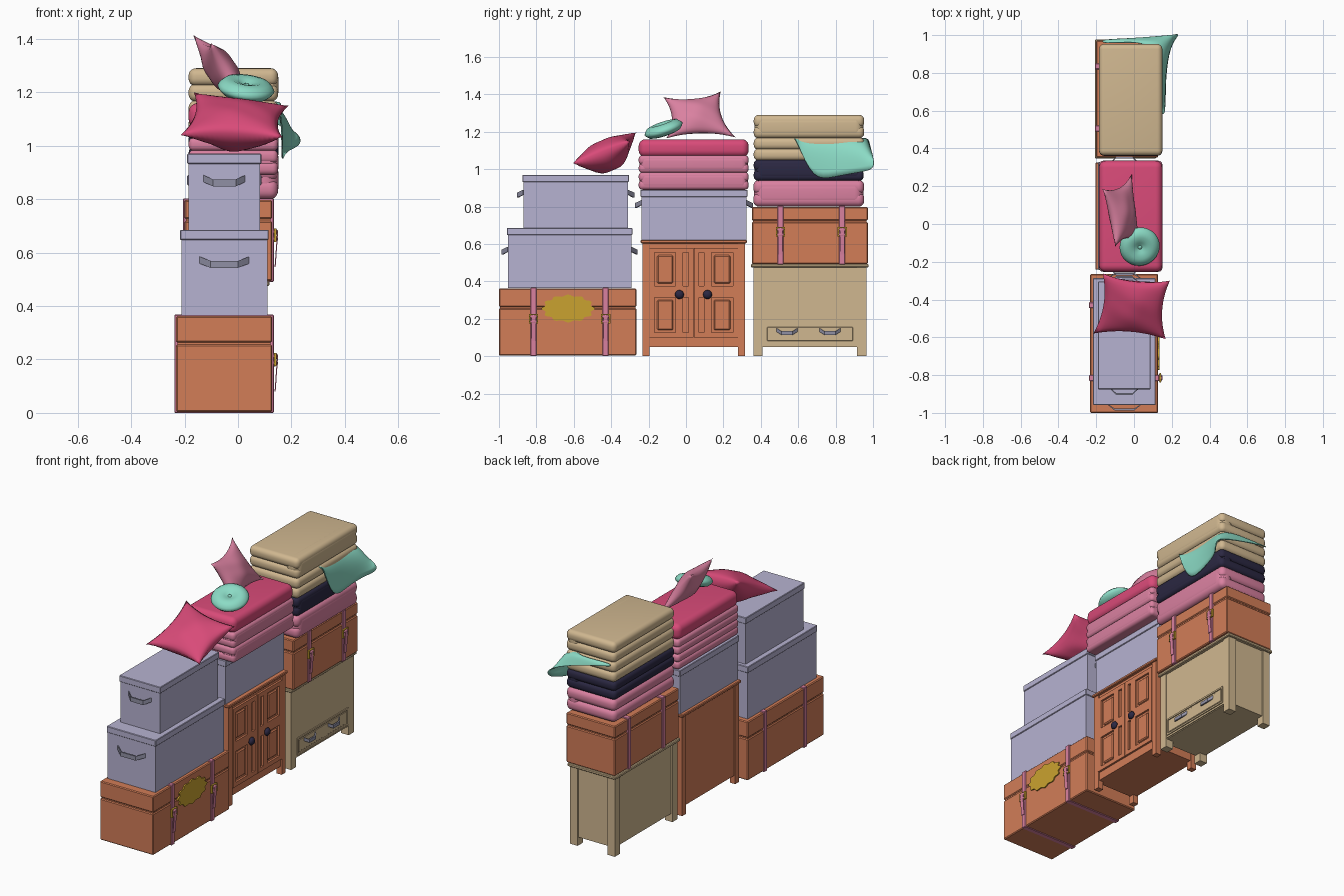
import bpy, bmesh, math
from mathutils import Vector, Matrix

if "Cube" in bpy.data.objects:
    bpy.data.objects.remove(bpy.data.objects["Cube"])


def mat(name, hexcol):
    m = bpy.data.materials.new(name)
    rgb = [int(hexcol[i:i + 2], 16) / 255 for i in (0, 2, 4)]
    m.diffuse_color = [c ** 2.2 for c in rgb] + [1]
    m.use_nodes = True
    m.node_tree.nodes["Principled BSDF"].inputs["Base Color"].default_value = m.diffuse_color
    return m


ORANGE, LAV, TAN = mat("orange", "d17c58"), mat("lavender", "b5b1d0"), mat("tan", "cfb68f")
RED, PINK, TEAL = mat("crimson", "d84c78"), mat("pink", "d9809f"), mat("teal", "8adac4")
NAVY, GOLD, GREY = mat("navy", "2f2c44"), mat("gold", "c9a133"), mat("grey", "8f8fa3")


def finish(name, bm, m, smooth=False):
    bmesh.ops.recalc_face_normals(bm, faces=bm.faces)
    me = bpy.data.meshes.new(name)
    for f in bm.faces:
        f.smooth = smooth
    bm.to_mesh(me)
    bm.free()
    me.materials.append(m)
    o = bpy.data.objects.new(name, me)
    bpy.context.collection.objects.link(o)
    return o


def box(name, xs, ys, zs, m, bevel=0.0, seg=1, smooth=False):
    bm = bmesh.new()
    size = [b - a for a, b in (xs, ys, zs)]
    mid = [(a + b) / 2 for a, b in (xs, ys, zs)]
    bmesh.ops.create_cube(bm, size=1, matrix=Matrix.Translation(mid) @ Matrix.Diagonal((*size, 1)))
    if bevel:
        bmesh.ops.bevel(bm, geom=bm.edges[:], offset=bevel, segments=seg, profile=0.5, affect='EDGES')
    return finish(name, bm, m, smooth)


def frame(name, xs, ys, zs, w, m):
    (y0, y1), (z0, z1) = ys, zs
    for y in ((y0, y0 + w), (y1 - w, y1)):
        box(name + "_stile", xs, y, zs, m)
    for z in ((z0, z0 + w), (z1 - w, z1)):
        box(name + "_rail", xs, (y0 + w, y1 - w), z, m)


def pull(name, origin, out, half, depth, m, h=0.026):
    # trapezoid strap handle, pointing along the horizontal vector out
    out, up = Vector(out), Vector((0, 0, 1))
    side = out.cross(up)
    bm = bmesh.new()
    rings = []
    for s, d, dz in ((-1, 0, .012), (-.55, 1, -.004), (.55, 1, -.004), (1, 0, .012)):
        c = Vector(origin) + side * s * half + up * dz
        inner = c + out * (max(d * depth - .008, -.004))
        outer = c + out * (d * depth + .001)
        rings.append([bm.verts.new(p + up * k * h / 2) for p, k in ((inner, -1), (outer, -1), (outer, 1), (inner, 1))])
    for a, b in zip(rings, rings[1:]):
        for i in range(4):
            bm.faces.new((a[i], a[i - 1], b[i - 1], b[i]))
    bm.faces.new(rings[0])
    bm.faces.new(rings[-1])
    finish(name, bm, m)


def trunk(name, xs, ys, zs, seam, straps, buckle_z):
    x1, (z0, z1) = xs[1], zs
    box(name + "_body", xs, ys, (z0 + .004, seam - .004), ORANGE, .005)
    box(name + "_seam", (xs[0] + .006, x1 - .006), (ys[0] + .006, ys[1] - .006), (seam - .02, seam + .02), ORANGE)
    box(name + "_lid", xs, ys, (seam + .004, z1 - .003), ORANGE, .005)
    for y in straps:
        box(name + "_strap", (xs[0] - .006, x1 + .006), (y - .016, y + .016), (z0, z1 + .003), PINK, .003)
        # buckle, keeper and loose strap end
        bm = bmesh.new()
        for dz in (.012, -.014):
            bmesh.ops.create_uvsphere(bm, u_segments=12, v_segments=8, radius=1, matrix=Matrix.Translation(
                (x1 + .01, y, buckle_z + dz)) @ Matrix.Diagonal((.012, .022, .012, 1)))
        finish(name + "_keeper", bm, PINK, True)
        frame(name + "_buckle", (x1 + .006, x1 + .016), (y - .025, y + .025), (buckle_z - .025, buckle_z + .025), .008, GOLD)
        tail = box(name + "_strap_end", (-.002, .002), (-.012, .012), (-.13, 0), PINK)
        tail.location = (x1 + .02, y, buckle_z + .01)
        tail.rotation_euler = (0, .07, 0)


def storage_box(name, xs, ys, zs, handle_z):
    z0, z1 = zs
    box(name + "_body", (xs[0] + .005, xs[1] - .005), (ys[0] + .005, ys[1] - .005), (z0, z1 - .03), LAV)
    box(name + "_lid", xs, ys, (z1 - .038, z1), LAV, .003)
    xm = (xs[0] + xs[1]) / 2
    for y, d in ((ys[0] + .005, -1), (ys[1] - .005, 1)):
        pull(name + "_handle", (xm, y, handle_z), (0, d, 0), (xs[1] - xs[0]) * .28, .033, GREY)


def cabinet(name, xs, ys, top, m, leg, lip):
    (x0, x1), (y0, y1) = xs, ys
    box(name + "_carcass", (x0 + .008, x1 - .008), (y0 + .008, y1 - .008), (.05, top - .015), m)
    box(name + "_top", (x0 - lip, x1 + lip), (y0 - lip, y1 + lip), (top - .018, top), m, .004)
    for x in ((x0, x0 + leg), (x1 - leg, x1)):
        for y in ((y0, y0 + leg), (y1 - leg, y1)):
            box(name + "_leg", x, y, (0, top - .015), m)


def blanket(name, ys, zs, m, folded=True, layered=True):
    (z0, z1), x0, x1 = zs, -.185, .15
    zm, h = (z0 + z1) / 2, z1 - z0
    if not layered:
        box(name, (x0, x1), ys, zs, m, h * .38, 6, True)
        return
    for z in ((z0, zm + .004), (zm - .004, z1)):
        box(name + "_layer", (x0, x1), ys, z, m, h * .22, 5, True)
    if folded:
        box(name + "_fold", (x1 - .1, x1 + .002), (ys[0] + .004, ys[1] - .004), zs, m, h * .34, 6, True)


def pillow(name, corners, up, down, m, pinch=.2, n=20):
    a, b, c, d = map(Vector, corners)
    nrm = (c - a).cross(d - b).normalized()
    if nrm.z < 0:
        nrm = -nrm
    bm = bmesh.new()
    for t in (up, -down):
        g = []
        for i in range(n + 1):
            for j in range(n + 1):
                u, v = 2 * i / n - 1, 2 * j / n - 1
                s = (1 + u * (1 - pinch * (1 - v * v))) / 2
                r = (1 + v * (1 - pinch * (1 - u * u))) / 2
                p = a.lerp(b, s).lerp(d.lerp(c, s), r)
                bulge = ((1 - u * u) * (1 - v * v)) ** .6
                wrinkle = 1 + .06 * math.sin(5 * u + 3 * v) * math.sin(4 * v - u)
                g.append(bm.verts.new(p + nrm * t * bulge * wrinkle))
        for i in range(n):
            for j in range(n):
                k = i * (n + 1) + j
                bm.faces.new((g[k], g[k + 1], g[k + n + 2], g[k + n + 1]))
    bmesh.ops.remove_doubles(bm, verts=bm.verts, dist=.0005)
    finish(name, bm, m, True)


def spin(name, profile, m, matrix, n=32):
    bm = bmesh.new()
    vs = [bm.verts.new((r, 0, z)) for r, z in profile]
    es = [bm.edges.new(p) for p in zip(vs, vs[1:])]
    bmesh.ops.spin(bm, geom=vs + es, cent=(0, 0, 0), axis=(0, 0, 1), angle=math.tau, steps=n)
    bmesh.ops.remove_doubles(bm, verts=bm.verts, dist=.0003)
    bm.transform(matrix)
    return finish(name, bm, m, True)


# left stack: strapped trunk with scalloped plaque, two storage boxes
trunk("large_trunk", (-.232, .128), (-1, -.265), (0, .365), .26, (-.815, -.43), .2)
bm = bmesh.new()
rim = []
for i in range(72):
    t = math.tau * i / 72
    k = 1 + .07 * math.cos(12 * t)
    rim.append(bm.verts.new((.126, -.63 + .134 * k * math.cos(t), .255 + .07 * k * math.sin(t))))
face = bm.faces.new(rim)
ext = bmesh.ops.extrude_face_region(bm, geom=[face])
for v in [e for e in ext["geom"] if isinstance(e, bmesh.types.BMVert)]:
    v.co.x += .009
finish("trunk_plaque", bm, GOLD)
storage_box("lower_box", (-.217, .115), (-.958, -.287), (.365, .685), .56)
storage_box("upper_box", (-.19, .088), (-.875, -.305), (.685, .97), .865)

# middle stack: two-door cabinet, box, folded blankets
cabinet("door_cabinet", (-.195, .1), (-.232, .315), .622, ORANGE, .036, .01)
for y0, y1, knob in ((-.194, .039, -.035), (.043, .277, .115)):
    frame("door", (.09, .104), (y0, y1), (.1, .58), .026, ORANGE)
    box("door_mid_rail", (.09, .104), (y0, y1), (.315, .375), ORANGE)
    box("door_lock_stile", (.09, .104), (knob - .02, knob + .02), (.1, .58), ORANGE)
    side = (y0 + .026, knob - .02) if knob < 0 else (knob + .02, y1 - .026)
    for z in ((.126, .315), (.375, .554)):
        box("door_panel", (.085, .101), (side[0] + .014, side[1] - .014), (z[0] + .014, z[1] - .014), ORANGE, .006)
    spin("door_knob", [(0, .032), (.014, .03), (.024, .02), (.022, .012), (.01, .006), (.01, 0)], NAVY,
         Matrix.Translation((.1, knob, .33)) @ Matrix.Rotation(math.pi / 2, 4, 'Y'), 16)
storage_box("middle_box", (-.19, .088), (-.243, .328), (.622, .89), .81)
blanket("pink_blanket_low", (-.253, .335), (.89, .985), PINK)
blanket("pink_blanket_high", (-.253, .335), (.98, 1.075), PINK)
blanket("crimson_blanket", (-.253, .335), (1.065, 1.16), RED, layered=False)

# right stack: drawer cabinet, strapped trunk, folded blankets
cabinet("drawer_cabinet", (-.195, .106), (.36, .965), .493, TAN, .05, .012)
box("apron", (.09, .104), (.4, .93), (.055, .47), TAN)
frame("drawer_frame", (.1, .11), (.418, .908), (.066, .172), .01, TAN)
box("drawer_front", (.1, .107), (.434, .892), (.082, .156), TAN, .003)
for y in (.54, .77):
    pull("drawer_pull", (.106, y, .128), (1, 0, 0), .055, .02, GREY, .02)
trunk("small_trunk", (-.2, .128), (.352, .972), (.49, .8), .722, (.505, .835), .665)
blanket("rose_blanket", (.36, .953), (.8, .942), PINK)
blanket("navy_blanket", (.362, .95), (.937, 1.052), NAVY)
blanket("tan_blanket_low", (.362, .953), (1.045, 1.17), TAN, folded=False)
blanket("tan_blanket_high", (.362, .953), (1.165, 1.29), TAN)

# draped cloth between the tan blankets
rows = [[(.09, .58, 1.166), (.14, .58, 1.166), (.158, .585, 1.163), (.165, .59, 1.155)],
        [(.09, .68, 1.166), (.14, .66, 1.168), (.172, .64, 1.09), (.168, .68, .935)],
        [(.09, .8, 1.166), (.14, .79, 1.168), (.165, .79, 1.09), (.17, .79, .96)],
        [(.09, .9, 1.166), (.14, .9, 1.168), (.19, .91, 1.1), (.19, .94, .985)],
        [(.07, .955, 1.166), (.14, .965, 1.16), (.2, .98, 1.09), (.24, 1.003, 1.0)],
        [(-.02, .965, 1.166), (.03, .975, 1.16), (.13, .985, 1.12), (.235, 1.005, 1.06)],
        [(-.17, .955, 1.168), (-.17, .975, 1.16), (-.12, .98, 1.15), (.02, .985, 1.12)]]
bm = bmesh.new()
g = [[bm.verts.new(p) for p in r] for r in rows]
for a, b in zip(g, g[1:]):
    for j in range(3):
        bm.faces.new((a[j], a[j + 1], b[j + 1], b[j]))
cloth = finish("draped_cloth", bm, TEAL, True)
cloth.modifiers.new("round", 'SUBSURF').levels = 2
cloth.modifiers["round"].render_levels = 2
cloth.modifiers.new("thick", 'SOLIDIFY').thickness = .005

# loose pillows and the round cushion
pillow("crimson_pillow", [(-.215, -.58, 1.04), (.168, -.61, 1.03), (.19, -.3, 1.15), (-.165, -.262, 1.2)],
       .05, .12, RED, .16)
pillow("pink_pillow", [(.03, -.105, 1.165), (-.01, .265, 1.17), (-.168, .185, 1.415), (-.1, -.12, 1.385)],
       .055, .055, PINK, .22)
half = [(.012, .014), (.03, .024), (.06, .032), (.085, .026), (.1, .012)]
prof = [(0, .01)] + half + [(.107, 0)] + [(r, -z) for r, z in half[::-1]] + [(0, -.01)]
tilt = Matrix.Translation((.03, -.12, 1.215)) @ Matrix.Rotation(.32, 4, 'X') @ Matrix.Rotation(.12, 4, 'Y')
spin("round_cushion", prof, TEAL, tilt)
spin("cushion_button", [(0, .02), (.009, .017), (.012, .01)], TEAL, tilt, 12)
